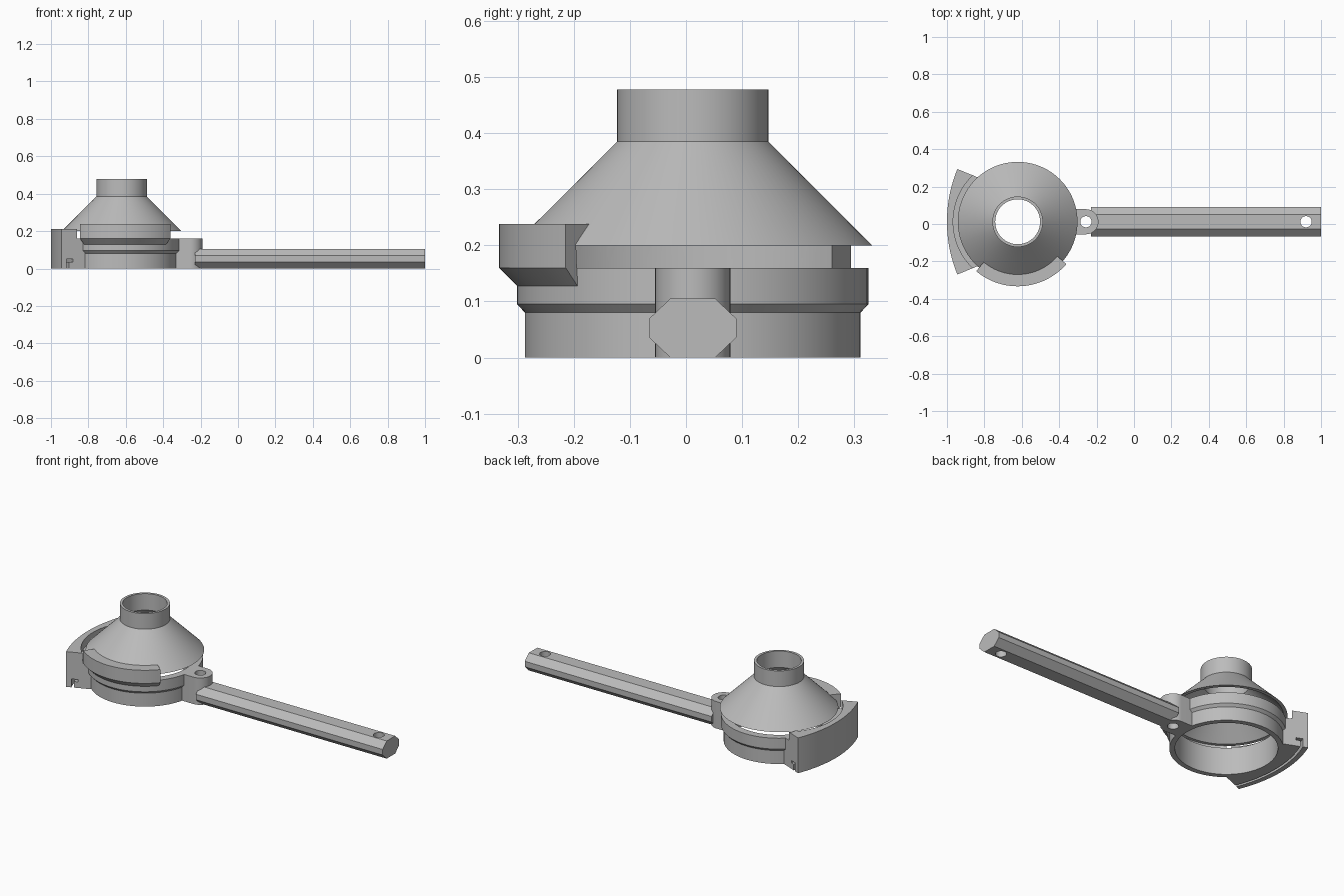
import bpy, bmesh
from math import cos, sin, pi, radians
from mathutils import Vector

cube = bpy.data.objects.get("Cube")
if cube:
    bpy.data.objects.remove(cube, do_unlink=True)

AXIS = (-0.622, 0.012)     # centre of the ring and funnel
PIVOT = (-0.257, 0.012)    # centre of the hinge hole

grey = bpy.data.materials.new("plain grey")
grey.use_nodes = True
colour = (0.5, 0.5, 0.5, 1)
grey.diffuse_color = colour
grey.node_tree.nodes["Principled BSDF"].inputs["Base Color"].default_value = colour


def finish(name, bm):
    bmesh.ops.recalc_face_normals(bm, faces=bm.faces)
    mesh = bpy.data.meshes.new(name)
    bm.to_mesh(mesh)
    bm.free()
    mesh.materials.append(grey)
    obj = bpy.data.objects.new(name, mesh)
    bpy.context.collection.objects.link(obj)
    return obj


def revolve(name, profile, centre, start=0, end=360, steps=96):
    """Turn a closed (radius, height) profile about a vertical axis."""
    bm = bmesh.new()
    full = end - start == 360
    rows = []
    for i in range(steps if full else steps + 1):
        a = radians(start + (end - start) * i / steps)
        rows.append([bm.verts.new((centre[0] + r * cos(a), centre[1] + r * sin(a), z))
                     for r, z in profile])
    n = len(profile)
    for i in range(steps):
        a, b = rows[i], rows[(i + 1) % len(rows)]
        for j in range(n):
            k = (j + 1) % n
            bm.faces.new((a[j], b[j], b[k], a[k]))
    if not full:
        bm.faces.new(rows[0])
        bm.faces.new(rows[-1])
    return finish(name, bm)


def prism(name, points, direction):
    """Extrude a flat outline along a direction."""
    bm = bmesh.new()
    face = bm.faces.new([bm.verts.new(p) for p in points])
    out = bmesh.ops.extrude_face_region(bm, geom=[face])
    verts = [v for v in out["geom"] if isinstance(v, bmesh.types.BMVert)]
    bmesh.ops.translate(bm, verts=verts, vec=Vector(direction))
    return finish(name, bm)


def disc(name, centre, radius, low, high, steps=48):
    points = [(centre[0] + radius * cos(2 * pi * i / steps),
               centre[1] + radius * sin(2 * pi * i / steps), low) for i in range(steps)]
    return prism(name, points, (0, 0, high - low))


def cut(obj, cutter):
    cutter.hide_render = True
    mod = obj.modifiers.new("cut", "BOOLEAN")
    mod.operation = "DIFFERENCE"
    mod.solver = "EXACT"
    mod.object = cutter
    bpy.context.view_layer.objects.active = obj
    bpy.ops.object.modifier_apply(modifier=mod.name)
    bpy.data.objects.remove(cutter, do_unlink=True)


# Lower ring with a flange
ring = revolve("holder_ring", [(0.27, 0), (0.299, 0), (0.299, 0.08), (0.313, 0.095),
                               (0.313, 0.16), (0.27, 0.16)], AXIS)

# Hollow funnel with a straight neck
funnel = revolve("funnel", [(0.32, 0.2), (0.135, 0.385), (0.135, 0.478), (0.12, 0.478),
                            (0.12, 0.38), (0.3, 0.2)], AXIS)

# Front clip that joins the funnel and wraps the flange
clip = revolve("funnel_clip", [(0.282, 0.238), (0.345, 0.238), (0.345, 0.16),
                               (0.3125, 0.127), (0.315, 0.165), (0.317, 0.203)],
               AXIS, 230, 319, 32)

# Curved end block, swept about the hinge, with clearance for the funnel and clip
block = revolve("end_block", [(0.605, 0), (0.743, 0), (0.743, 0.21), (0.605, 0.21)],
                PIVOT, 157.7, 202.3, 32)
cut(block, disc("clearance", AXIS, 0.345, 0.16, 0.3, 96))
cut(block, disc("bore", AXIS, 0.272, -0.1, 0.3, 96))
# Hooked slot along the underside
cut(block, revolve("slot", [(0.7, -0.02), (0.714, -0.02), (0.714, 0.05), (0.676, 0.05),
                            (0.676, 0.036), (0.7, 0.036)], PIVOT, 150, 210, 48))

# Hinge lug with a round end
arc = [radians(-90 + 180 * i / 24) for i in range(25)]
outline = [(PIVOT[0] + 0.067 * cos(a), PIVOT[1] + 0.067 * sin(a), 0) for a in arc]
outline += [(-0.345, 0.079, 0), (-0.345, -0.055, 0)]
lug = prism("hinge_lug", outline, (0, 0, 0.16))
cut(lug, disc("pin_hole", PIVOT, 0.03, -0.1, 0.3))

# Eight-sided handle with a hanging hole
half = [(0.04, 0), (0.078, 0.036), (0.078, 0.069), (0.04, 0.105)]
section = half + [(-y, z) for y, z in reversed(half)]
handle = prism("handle", [(-0.231, 0.012 + y, z) for y, z in section], (1.231, 0, 0))
cut(handle, disc("pin_hole", PIVOT, 0.03, -0.1, 0.3))
cut(handle, disc("hanging_hole", (0.92, 0.012), 0.03, -0.1, 0.3))

# Smooth the round surfaces, keep the edges crisp
for obj in (ring, funnel, clip, block, lug, handle):
    bpy.ops.object.select_all(action="DESELECT")
    obj.select_set(True)
    bpy.context.view_layer.objects.active = obj
    bpy.ops.object.shade_smooth_by_angle(angle=radians(25))
